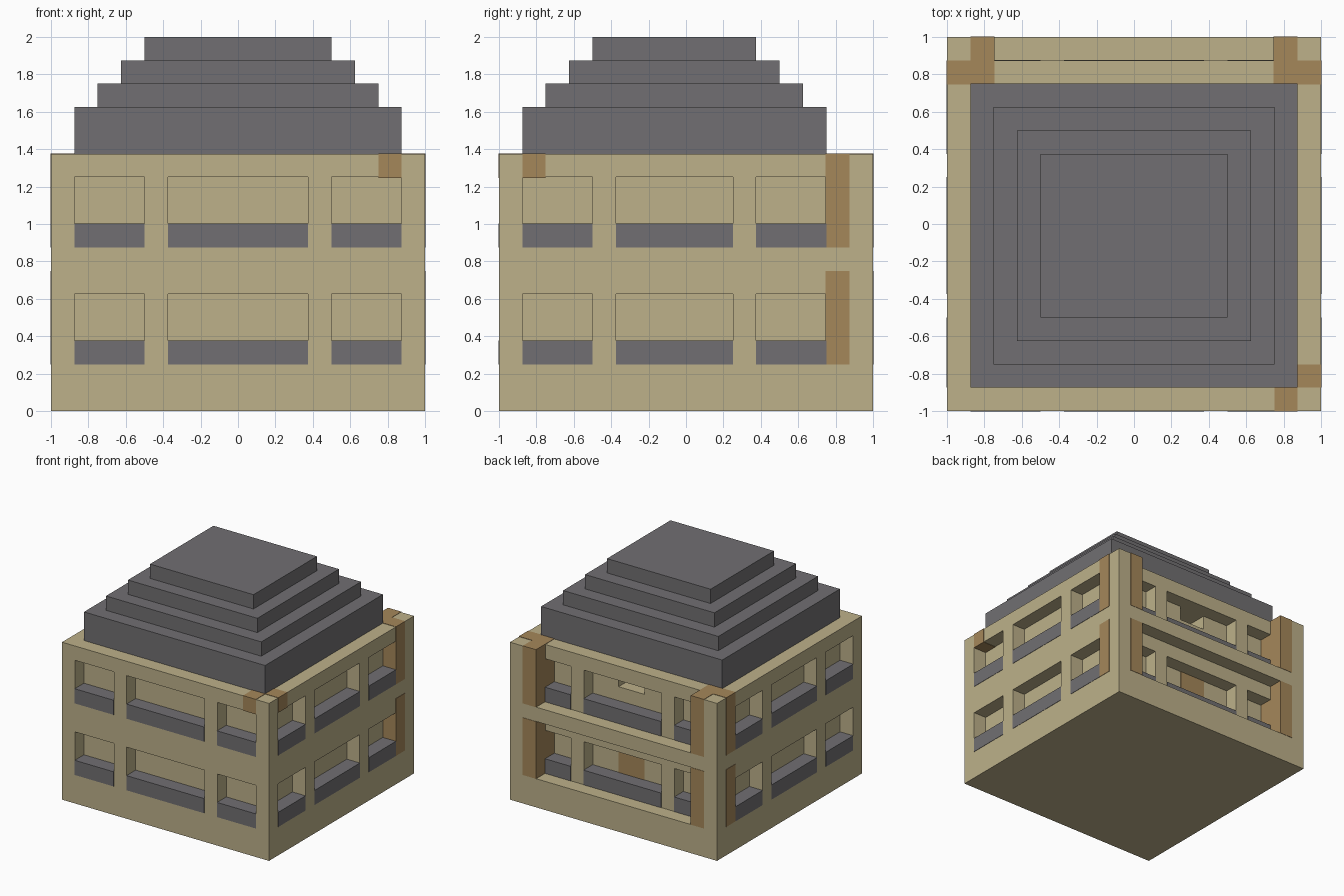
import bpy, bmesh

cube = bpy.data.objects.get("Cube")
if cube:
    bpy.data.objects.remove(cube, do_unlink=True)


def material(name, rgb):
    m = bpy.data.materials.new(name)
    m.use_nodes = True
    m.diffuse_color = (*rgb, 1)
    m.node_tree.nodes["Principled BSDF"].inputs["Base Color"].default_value = (*rgb, 1)
    return m


SAND = material("sandstone", (0.51, 0.44, 0.255))
SLATE = material("slate_grey", (0.165, 0.159, 0.168))
WOOD = material("brown_wood", (0.376, 0.242, 0.102))

U = 0.125        # grid unit
DEPTH = 0.124    # window recess
P = 0.003        # amount inlays stand proud
TOP = 11 * U     # wall height


def boxes(name, ranges, mat=None, axis=None, radius=0.0, ends=()):
    """One object of boxes; edges along axis are rounded at their low or high z ends."""
    mesh = bpy.data.meshes.new(name)
    bm = bmesh.new()
    for xr, yr, zr in ranges:
        verts = bmesh.ops.create_cube(bm, size=1)["verts"]
        for v in verts:
            for i, (lo, hi) in enumerate((xr, yr, zr)):
                v.co[i] = hi if v.co[i] > 0 else lo
        if axis is not None:
            mid = sum(zr) / 2
            picked = []
            for e in {e for v in verts for e in v.link_edges}:
                a, b = (v.co for v in e.verts)
                side = "high" if a.z > mid else "low"
                if abs(a[axis] - b[axis]) > 1e-5 and abs(a.z - b.z) < 1e-5 \
                        and side in ends and (a - b).length == abs(a[axis] - b[axis]):
                    picked.append(e)
            bmesh.ops.bevel(bm, geom=picked, offset=radius, segments=3,
                            profile=0.5, affect="EDGES")
    bm.to_mesh(mesh)
    bm.free()
    ob = bpy.data.objects.new(name, mesh)
    bpy.context.collection.objects.link(ob)
    if mat:
        mesh.materials.append(mat)
    return ob


def cut(target, name, ranges):
    cutter = boxes(name, ranges)
    cutter.hide_render = True
    cutter.hide_set(True)
    mod = target.modifiers.new(name, "BOOLEAN")
    mod.operation = "DIFFERENCE"
    mod.solver = "EXACT"
    mod.object = cutter


# Walls, with an open gallery on two floors at the back
walls = boxes("walls", [((-1, 1), (-1, 1), (0, TOP))], SAND)
cut(walls, "gallery_cutter", [((-6 * U, 6 * U), (7 * U, 1.2), z)
                              for z in ((2 * U, 6 * U), (7 * U, 1.5))])

# Window bays: spans along each wall, and the sill bottom of each floor
FRONT = ((-7 * U, -4 * U), (-3 * U, 3 * U), (4 * U, 7 * U))
BACK = ((-6 * U, -4 * U), (-3 * U, 3 * U), (4 * U, 6 * U))
SIDE = ((-7 * U, -4 * U), (-3 * U, 2 * U), (3 * U, 6 * U))
FLOORS = (2 * U, 7 * U)

openings = {"front": [], "back": [], "left": [], "right": []}
sills = {k: [] for k in openings}
for base in FLOORS:
    hole = (base + U, base + 3 * U)
    sill = (base, base + U + P)
    for s in FRONT:
        openings["front"].append((s, (-1.1, -1 + DEPTH), hole))
        sills["front"].append((s, (-1 - P, -0.86), sill))
    for s in BACK:
        openings["back"].append((s, (7 * U - DEPTH, 0.95), hole))
        sills["back"].append((s, (0.74, 7 * U + P), sill))
    for s in SIDE:
        openings["left"].append(((1 - DEPTH, 1.1), s, hole))
        sills["left"].append(((0.86, 1 + P), s, sill))
        openings["right"].append(((-1.1, -1 + DEPTH), s, hole))
        sills["right"].append(((-1 - P, -0.86), s, sill))

for side in openings:
    cut(walls, side + "_window_cutter", openings[side])
    boxes(side + "_sills", sills[side], SLATE,
          1 if side in ("front", "back") else 0, 0.018, ("low",))

# Small doorway hatch above the gallery, and a door below it
cut(walls, "hatch_cutter", [((-U, U), (0.5, 0.78), (9 * U, 10 * U))])
boxes("gallery_door", [((-U, U), (0.7, 0.751 + P), (2 * U, 5 * U))], WOOD)

# Timber corner posts at the back, tan corner left showing
for label, sx in (("left", 1), ("right", -1)):
    for floor, z, ends in (("lower", (2 * U, 6 * U), ("low", "high")),
                           ("upper", (7 * U, TOP + P), ("low",))):
        across = sorted((sx * (6 * U - P), sx * (1 + P)))
        along = sorted((sx * (6 * U - P), sx * 7 * U))
        boxes(f"{label}_{floor}_side_post", [(across, (6 * U - P, 7 * U), z)],
              WOOD, 0, 0.03, ends)
        boxes(f"{label}_{floor}_back_post", [(along, (6 * U, 1 + P), z)],
              WOOD, 1, 0.03, ends)

# Timber lintel ends at the front left corner
boxes("corner_lintels", [
    ((6 * U, 7 * U), (-1 - P, -7 * U), (10 * U - P, TOP + P)),
    ((7 * U, 1 + P), (-7 * U, -6 * U), (10 * U - P, TOP + P))], WOOD)

# Stepped roof
for i, (low, high) in enumerate(((11, 13), (13, 14), (14, 15), (15, 16))):
    half = (7 - i) * U
    boxes(f"roof_tier_{i + 1}",
          [((-half, half), (-half, half - U), (low * U, high * U))], SLATE)
